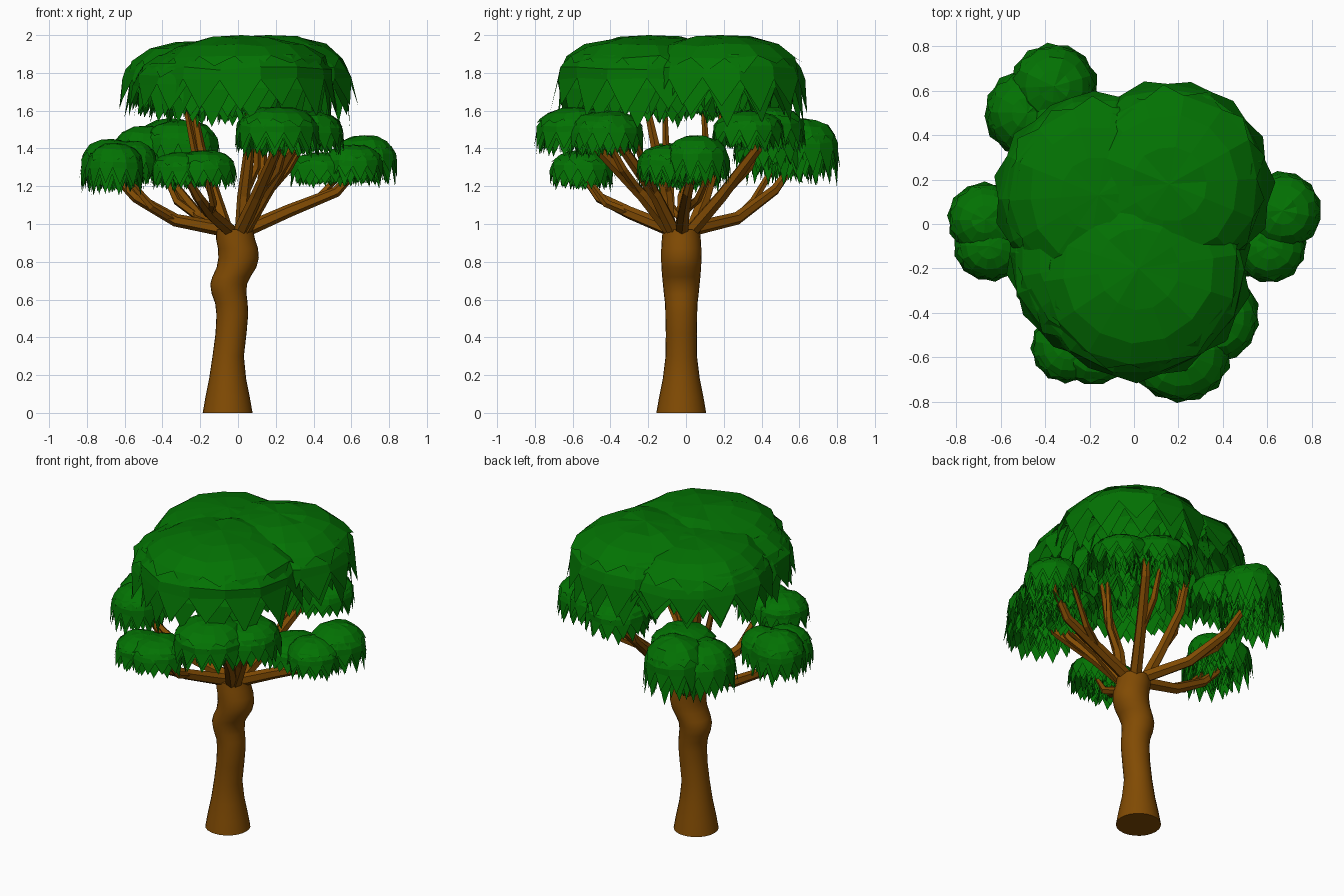
import bpy, bmesh, math, random
from mathutils import Vector

if "Cube" in bpy.data.objects:
    bpy.data.objects.remove(bpy.data.objects["Cube"])

random.seed(4)


def material(name, col):
    m = bpy.data.materials.new(name)
    m.diffuse_color = (*col, 1)
    m.use_nodes = True
    m.node_tree.nodes["Principled BSDF"].inputs["Base Color"].default_value = m.diffuse_color
    return m


BARK = material("brown bark", (0.22, 0.07, 0.001))
LEAF = material("green leaf", (0.001, 0.17, 0.001))


def finish(bm, name, mat, smooth=False):
    me = bpy.data.meshes.new(name)
    bm.to_mesh(me)
    bm.free()
    me.materials.append(mat)
    for p in me.polygons:
        p.use_smooth = smooth
    ob = bpy.data.objects.new(name, me)
    bpy.context.collection.objects.link(ob)
    if smooth:
        me.set_sharp_from_angle(angle=math.radians(40))
    return ob


def bridge(bm, a, b):
    n = len(a)
    for i in range(n):
        j = (i + 1) % n
        bm.faces.new((a[i], a[j], b[j], b[i]))


def tube(bm, pts, radii, n, upright=False):
    """Tapered tube through points, closed at both ends."""
    pts = [Vector(p) for p in pts]
    rings = []
    for k, p in enumerate(pts):
        d = pts[min(k + 1, len(pts) - 1)] - pts[max(k - 1, 0)]
        q = Vector((0, 0, 1)).rotation_difference(Vector((0, 0, 1)) if upright else d)
        rings.append([bm.verts.new(p + q @ Vector((radii[k] * math.cos(t), radii[k] * math.sin(t), 0)))
                      for t in (math.tau * i / n for i in range(n))])
    for a, b in zip(rings, rings[1:]):
        bridge(bm, a, b)
    bm.faces.new(rings[0][::-1])
    bm.faces.new(rings[-1])


# Trunk: (z, centre x, radius)
TRUNK = [(0, -.055, .132), (.08, -.055, .118), (.18, -.055, .098), (.3, -.052, .083),
         (.42, -.037, .082), (.52, -.03, .084), (.58, -.035, .086), (.63, -.047, .092),
         (.68, -.05, .097), (.72, -.035, .101), (.77, -.008, .105), (.82, .003, .107),
         (.87, .0, .106), (.92, -.013, .103), (.97, -.018, .098)]
bm = bmesh.new()
tube(bm, [(x, -.025, z) for z, x, r in TRUNK], [r for z, x, r in TRUNK], 24, True)
finish(bm, "trunk", BARK, True)

# Branches: mid points leading from the trunk top, with a side twig on each
BRANCHES = [
    [(.27, -.01, 1.07), (.52, .01, 1.17), (.66, .05, 1.32)],
    [(-.33, -.02, 1.02), (-.54, -.02, 1.14), (-.68, .02, 1.28)],
    [(-.2, .27, 1.03), (-.32, .47, 1.18), (-.38, .6, 1.36)],
    [(-.15, -.3, 1.06), (-.21, -.46, 1.14), (-.28, -.55, 1.26)],
    [(.1, -.23, 1.15), (.2, -.45, 1.38), (.22, -.55, 1.5)],
    [(.14, -.16, 1.15), (.28, -.32, 1.38), (.36, -.4, 1.48)],
    [(.11, .19, 1.15), (.23, .38, 1.4), (.26, .42, 1.52)],
    [(-.12, .1, 1.14), (-.2, .18, 1.4), (-.25, .2, 1.68)],
    [(.03, -.1, 1.15), (.06, -.16, 1.4), (.06, -.22, 1.68)],
]
bm = bmesh.new()
for b in BRANCHES:
    d = Vector((b[0][0] + .02, b[0][1] + .025, 0)).normalized()
    start = Vector((-.02, -.025, .93)) + d * .02
    root = Vector((-.02, -.025, .975)) + d * .075
    tube(bm, [start, root] + b, [.04, .038, .034, .028, .016], 6)
    side = Vector((-d.y, d.x, 0)) * .1
    p0, p1 = Vector(b[0]), Vector(b[1])
    tube(bm, [p0, p0.lerp(p1, .6) + side * .6, Vector(b[2]) + side - d * .06], [.024, .022, .012], 5)
finish(bm, "branches", BARK)


def skirt(bm, c, r, h, profile, tip, n, jitter):
    """Ring layer (radius, depth as fractions) ending in a zigzag row of leaf tips."""
    off = random.random() * math.tau
    prev = None
    for k, (fr, fz) in enumerate(profile):
        if fr == 0:
            prev = bm.verts.new((c[0], c[1], c[2] - fz * h))
            continue
        ring = []
        for i in range(n):
            t = off + math.tau * i / n
            rr = r * fr * random.uniform(1 - jitter, 1 + jitter * .5)
            zz = c[2] - h * (fz + random.uniform(-.02, .02))
            ring.append(bm.verts.new((c[0] + rr * math.cos(t), c[1] + rr * math.sin(t), zz)))
        if isinstance(prev, list):
            bridge(bm, ring, prev)
        elif prev is not None:
            for i in range(n):
                bm.faces.new((prev, ring[i], ring[(i + 1) % n]))
        prev = ring
    for i in range(n):
        t = off + math.tau * (i + .5) / n
        rr = r * tip[0] * random.uniform(.98, 1.02)
        v = bm.verts.new((c[0] + rr * math.cos(t), c[1] + rr * math.sin(t),
                          c[2] - h * (tip[1] - random.uniform(0, .16))))
        bm.faces.new((prev[(i + 1) % n], prev[i], v))


def lobe(bm, x, y, r, top, bottom, n):
    """Dome with an outer fringe and nested inner fringes beneath."""
    c, h = (x, y, top), top - bottom
    skirt(bm, c, r, h, [(0, 0), (.38, .03), (.7, .11), (.9, .24)], (.98, .46), n, .03)
    skirt(bm, c, r, h, [(.84, .21), (.97, .36), (1.0, .48)], (1.04, .9), n, .03)
    skirt(bm, c, r, h, [(.78, .24), (.91, .42), (.95, .58)], (.98, 1.02), n, .03)
    for s in (.82, .62, .42, .22):
        m = max(7, int(n * (.4 + .6 * s)))
        skirt(bm, c, r, h, [(s * .72, .34), (s * .95, .58)], (s, .98), m, .04)


# Foliage clusters: lobes as (x, y, radius, top, bottom)
CLUSTERS = {
    "crown_foliage": (14, [(.02, -.2, .49, 2.0, 1.51), (.16, .18, .45, 2.0, 1.51),
                           (-.16, .13, .45, 1.97, 1.55), (-.13, -.17, .43, 1.93, 1.53)]),
    "left_foliage": (13, [(-.67, .02, .165, 1.45, 1.16), (-.65, -.1, .155, 1.43, 1.15),
                          (-.56, .02, .13, 1.44, 1.2)]),
    "right_foliage": (13, [(.67, .06, .17, 1.47, 1.2), (.61, -.1, .16, 1.42, 1.19),
                           (.45, -.06, .18, 1.38, 1.19)]),
    "front_left_foliage": (13, [(-.3, -.55, .16, 1.38, 1.17), (-.18, -.55, .17, 1.39, 1.18)]),
    "front_right_foliage": (14, [(.21, -.58, .22, 1.62, 1.34), (.36, -.42, .2, 1.6, 1.35)]),
    "back_left_foliage": (13, [(-.36, .62, .19, 1.56, 1.2), (-.48, .5, .19, 1.52, 1.2),
                               (-.3, .45, .2, 1.55, 1.28)]),
    "back_right_foliage": (13, [(.18, .44, .19, 1.62, 1.38), (.37, .33, .19, 1.6, 1.38)]),
}
for name, (n, lobes) in CLUSTERS.items():
    bm = bmesh.new()
    for l in lobes:
        lobe(bm, *l, n)
    finish(bm, name, LEAF)
